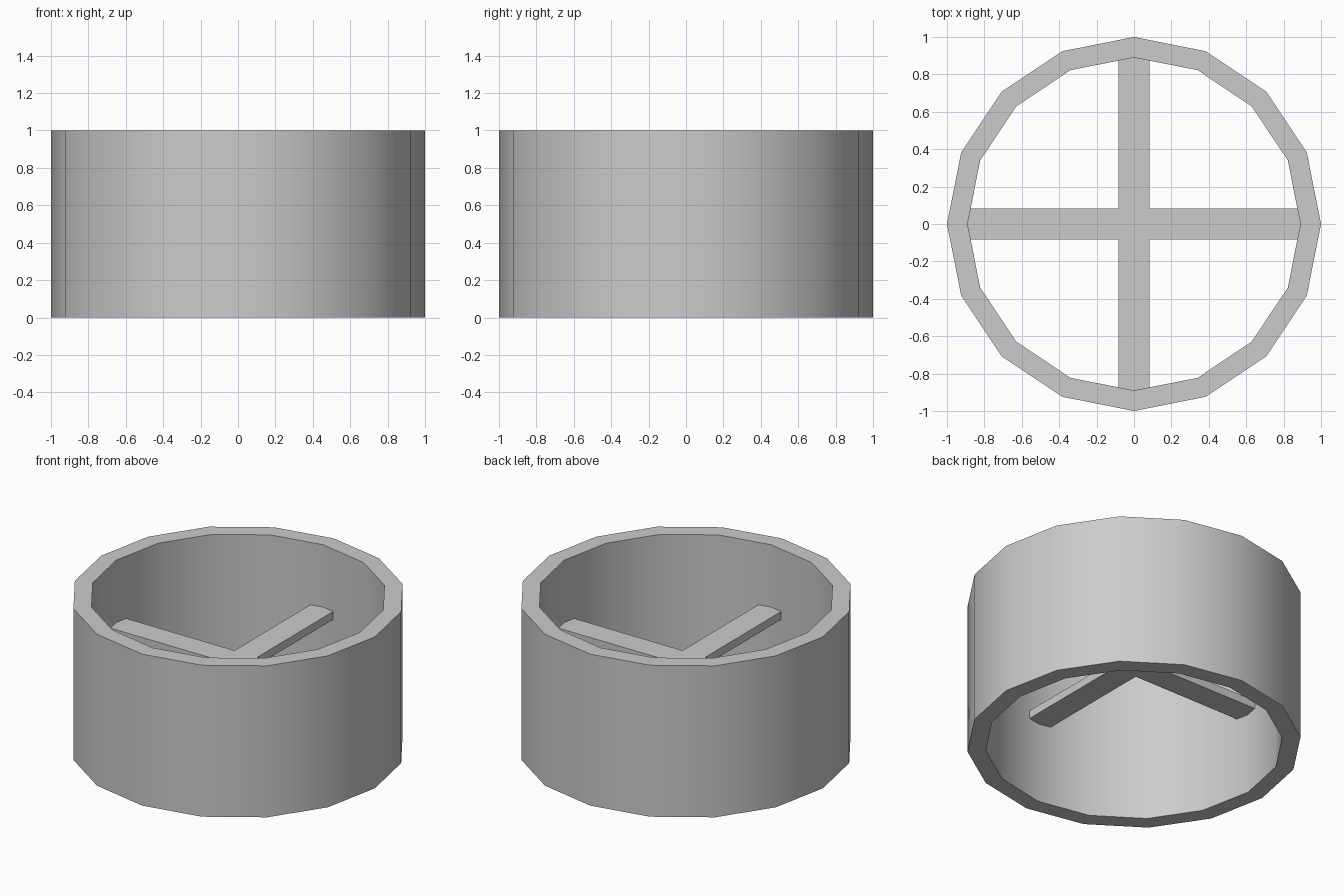
import bpy, bmesh
from math import cos, sin, pi

if "Cube" in bpy.data.objects:
    bpy.data.objects.remove(bpy.data.objects["Cube"])

SIDES, OUTER, INNER, HEIGHT = 16, 1.0, 0.89, 1.0


def add_object(name, bm):
    bmesh.ops.recalc_face_normals(bm, faces=bm.faces)
    mesh = bpy.data.meshes.new(name)
    bm.to_mesh(mesh)
    bm.free()
    obj = bpy.data.objects.new(name, mesh)
    bpy.context.collection.objects.link(obj)
    return obj


# Open ring wall: rectangular profile swept around 16 sides
bm = bmesh.new()
profile = [(OUTER, 0), (OUTER, HEIGHT), (INNER, HEIGHT), (INNER, 0)]
rings = []
for i in range(SIDES):
    a = 2 * pi * i / SIDES
    rings.append([bm.verts.new((r * cos(a), r * sin(a), z)) for r, z in profile])
for i in range(SIDES):
    a, b = rings[i], rings[(i + 1) % SIDES]
    for j in range(4):
        k = (j + 1) % 4
        bm.faces.new((a[j], b[j], b[k], a[k]))
wall = add_object("ring_wall", bm)
bpy.context.view_layer.objects.active = wall
wall.select_set(True)
bpy.ops.object.shade_smooth_by_angle(angle=pi / 6)

# Cross brace: plus-shaped outline extruded up, ends buried in the wall
W, L, Z0, Z1 = 0.083, 0.94, 0.535, 0.588
bm = bmesh.new()
outline = []
for q in range(4):
    c, s = round(cos(q * pi / 2)), round(sin(q * pi / 2))
    for x, y in ((L, -W), (L, W), (W, W)):
        outline.append(bm.verts.new((x * c - y * s, x * s + y * c, Z0)))
face = bm.faces.new(outline)
top = bmesh.ops.extrude_face_region(bm, geom=[face], use_keep_orig=True)
bmesh.ops.translate(bm, vec=(0, 0, Z1 - Z0),
                    verts=[g for g in top["geom"] if isinstance(g, bmesh.types.BMVert)])
add_object("cross_brace", bm)
